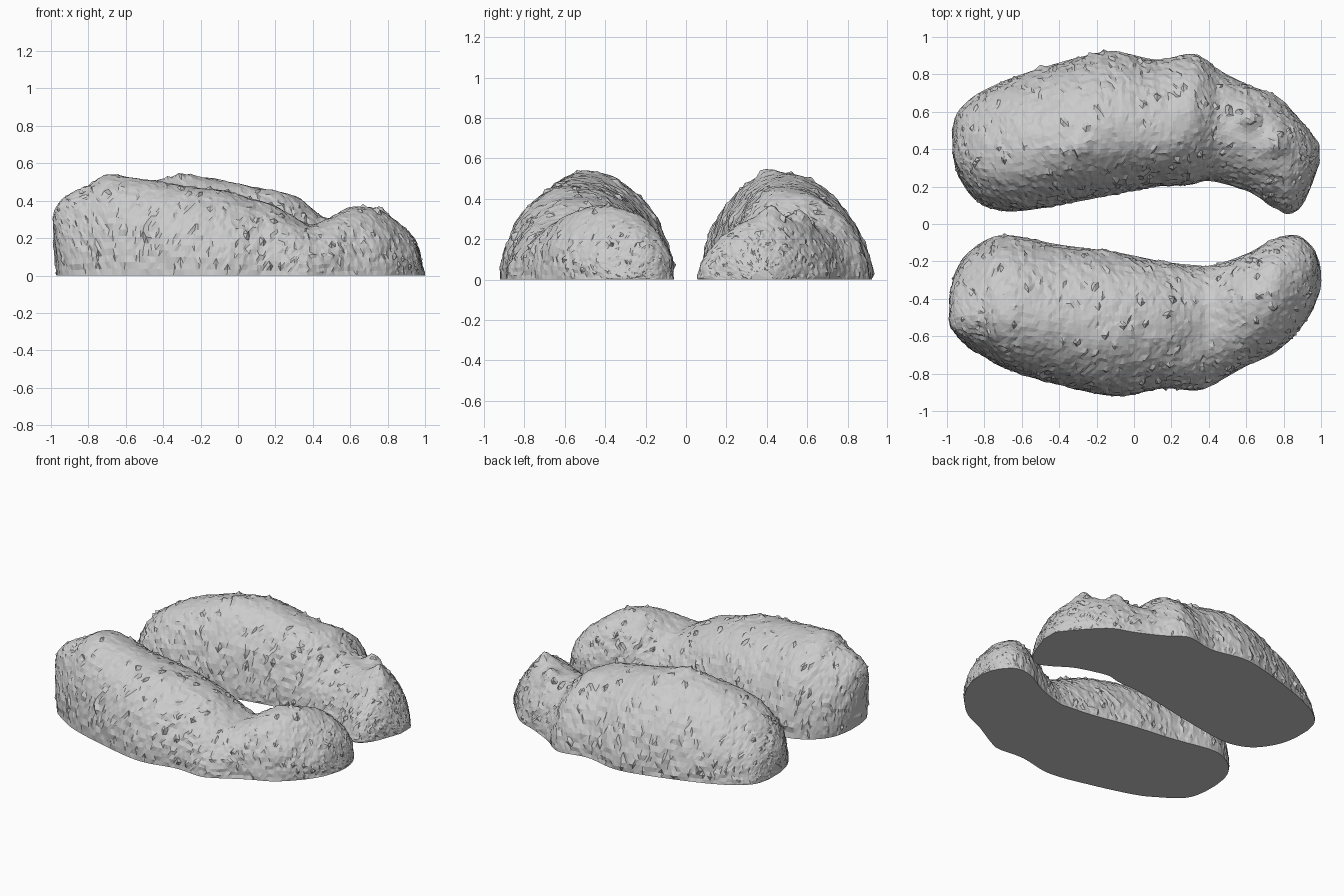
import bpy, bmesh, math, random
from mathutils import Vector, noise

if "Cube" in bpy.data.objects:
    bpy.data.objects.remove(bpy.data.objects["Cube"], do_unlink=True)

RING_GAP = 0.02
ARC = 46

stone = bpy.data.materials.new("pale_grey_rock")
stone.use_nodes = True
grey = (0.6, 0.6, 0.6, 1)
stone.diffuse_color = grey
stone.node_tree.nodes["Principled BSDF"].inputs["Base Color"].default_value = grey


def smooth_stations(stations):
    """Catmull-Rom interpolation of the (x, low y, high y, height) stations."""
    pts = [Vector(s) for s in stations]
    padded = [pts[0]] + pts + [pts[-1]]
    result = []
    for a, b, c, d in zip(padded, padded[1:], padded[2:], padded[3:]):
        steps = max(2, round((c - b).length / RING_GAP))
        for i in range(steps):
            t = i / steps
            result.append(b + (c - a) * t / 2
                          + (a * 2 - b * 5 + c * 4 - d) * t * t / 2
                          + (b * 3 - a - c * 3 + d) * t ** 3 / 2)
    return result + [pts[-1]]


def half_rock(name, stations, ridge, inner, outer, lean, bumps, seed):
    """Loft arched cross-sections along x, close the flat base, then roughen."""
    rng = random.Random(seed)
    bm = bmesh.new()
    rings = []
    for x, low, high, height in smooth_stations(stations):
        ring = []
        mid, half = (low + high) / 2, (high - low) / 2
        for j in range(ARC + 1):
            a = math.pi * j / ARC
            up = max(math.sin(a), 0)
            y = mid + half * math.cos(a) + ridge(x) * up * up
            z = height * up ** (inner if abs(y) < abs(mid) else outer)
            for bx, by, size, rise in bumps:
                z += rise * up * math.exp(-((x - bx) ** 2 + (y - by) ** 2) / size ** 2)
            end = max(0, -x - 0.8) / 0.2
            ring.append(bm.verts.new((x - lean * end * min(z / 0.35, 1), y, z)))
        rings.append(ring)
    for r, s in zip(rings, rings[1:]):
        for j in range(ARC + 1):
            k = (j + 1) % (ARC + 1)
            bm.faces.new((r[j], r[k], s[k], s[j]))
    bm.faces.new(rings[0])
    bm.faces.new(rings[-1][::-1])
    bmesh.ops.recalc_face_normals(bm, faces=bm.faces)
    bm.normal_update()

    # Uneven lumps and scattered small chips, leaving the cut base flat
    moves = []
    for ring in rings:
        for v in ring[1:-1]:
            room = min(e.calc_length() for e in v.link_edges)
            n = noise.noise(v.co * 7) * 0.009
            n += noise.noise(v.co * 24) * min(0.006, room * 0.5)
            if rng.random() < 0.05:
                n += rng.uniform(-0.5, 0.9) * room
            slide = Vector((rng.uniform(-1, 1), rng.uniform(-1, 1), 0)) * room * 0.25
            moves.append((v, v.normal * n + slide))
    for v, offset in moves:
        v.co += offset
        v.co.z = max(v.co.z, 0.001)
    bmesh.ops.triangulate(bm, faces=bm.faces)
    mesh = bpy.data.meshes.new(name)
    bm.to_mesh(mesh)
    bm.free()
    mesh.materials.append(stone)
    obj = bpy.data.objects.new(name, mesh)
    bpy.context.collection.objects.link(obj)


def front_ridge(x):
    return 0.1 * x if x < 0 else 0.03 * x


def back_ridge(x):
    return -0.05 + 0.06 * min(max((x - 0.2) / 0.3, 0), 1)


# Front half: tall rounded body, narrow neck and a smooth low lobe
front = [
    (-0.97, -0.37, -0.47, 0.31), (-0.95, -0.26, -0.57, 0.37),
    (-0.9, -0.17, -0.64, 0.42), (-0.8, -0.09, -0.71, 0.48),
    (-0.67, -0.06, -0.78, 0.535), (-0.4, -0.11, -0.86, 0.495),
    (-0.1, -0.15, -0.92, 0.455), (0.15, -0.2, -0.88, 0.39),
    (0.33, -0.22, -0.89, 0.3), (0.42, -0.22, -0.86, 0.28),
    (0.6, -0.16, -0.76, 0.36), (0.75, -0.08, -0.69, 0.35),
    (0.87, -0.06, -0.58, 0.27), (0.95, -0.12, -0.47, 0.17),
    (0.99, -0.2, -0.36, 0.06), (1.0, -0.26, -0.3, 0.01)]
half_rock("front_rock_half", front, front_ridge, 1.0, 1.0, 0.03, [], 3)

# Back half: ridged body, stepped shoulder and a rough lobe with two knobs
back = [
    (-0.97, 0.38, 0.5, 0.1), (-0.94, 0.26, 0.6, 0.2),
    (-0.86, 0.14, 0.68, 0.3), (-0.75, 0.08, 0.74, 0.39),
    (-0.6, 0.07, 0.8, 0.46), (-0.3, 0.12, 0.89, 0.53),
    (-0.1, 0.16, 0.92, 0.51), (0.12, 0.2, 0.88, 0.47),
    (0.3, 0.21, 0.91, 0.43), (0.38, 0.23, 0.88, 0.37),
    (0.46, 0.22, 0.82, 0.31), (0.62, 0.17, 0.74, 0.31),
    (0.75, 0.09, 0.69, 0.31), (0.84, 0.06, 0.61, 0.28),
    (0.92, 0.14, 0.52, 0.19), (0.99, 0.32, 0.43, 0.05)]
knobs = [(-0.3, 0.41, 0.05, 0.02), (0.76, 0.42, 0.05, 0.06), (0.62, 0.57, 0.05, 0.06)]
half_rock("back_rock_half", back, back_ridge, 1.28, 1.1, 0.0, knobs, 8)
